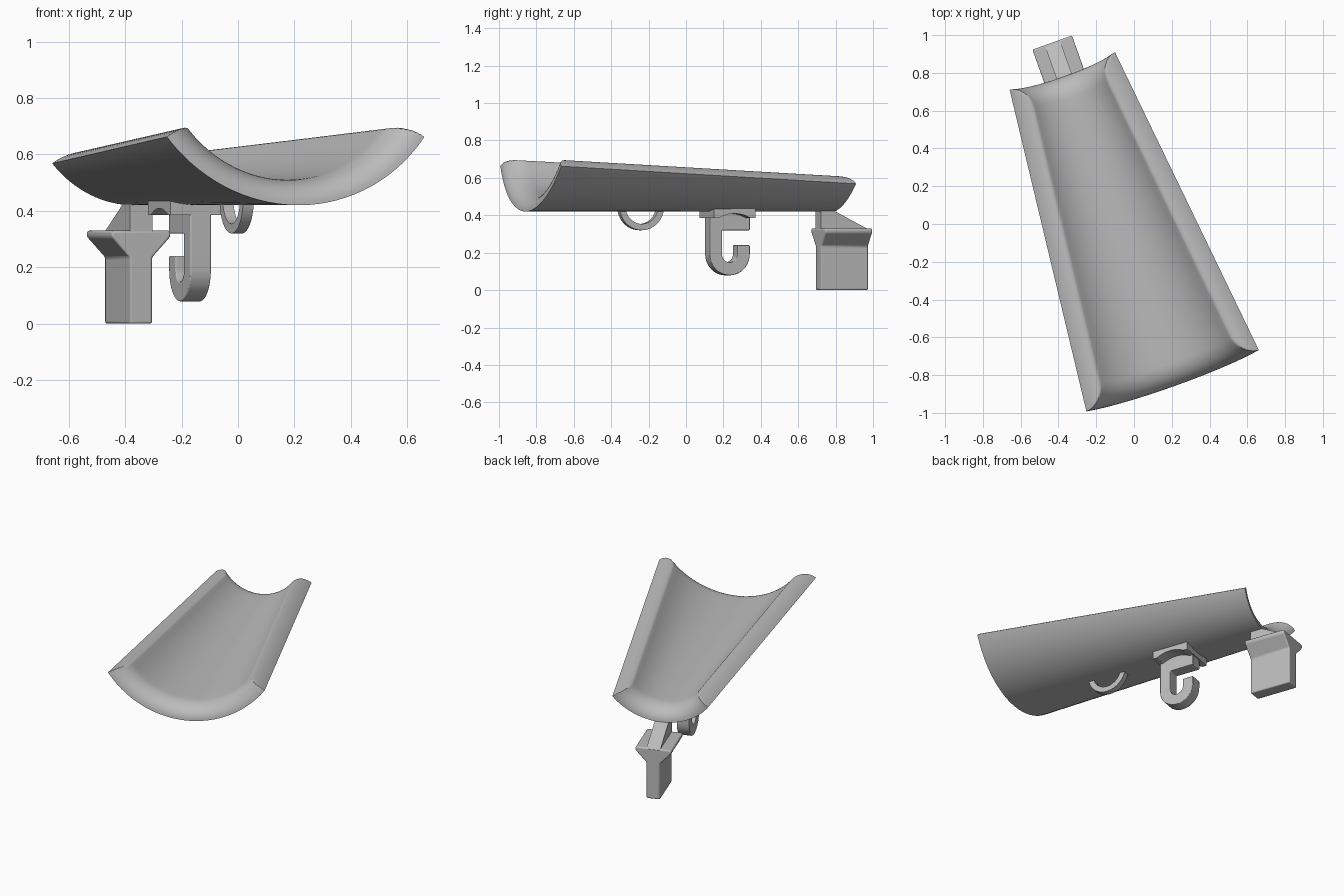
import bpy, bmesh
from math import sin, cos, pi, radians
from mathutils import Matrix

cube = bpy.data.objects.get("Cube")
if cube:
    bpy.data.objects.remove(cube, do_unlink=True)

grey = bpy.data.materials.new("plain grey")
grey.use_nodes = True
COLOUR = (0.5, 0.5, 0.5, 1)
grey.diffuse_color = COLOUR
grey.node_tree.nodes["Principled BSDF"].inputs["Base Color"].default_value = COLOUR

# Every part is modelled along y, then turned and placed together
PLACE = Matrix.Translation((-0.0875, -0.01, 0)) @ Matrix.Rotation(radians(19.6), 4, 'Z')


def finish(name, bm, bevel=0):
    bmesh.ops.recalc_face_normals(bm, faces=bm.faces)
    mesh = bpy.data.meshes.new(name)
    bm.to_mesh(mesh)
    bm.free()
    mesh.materials.append(grey)
    obj = bpy.data.objects.new(name, mesh)
    bpy.context.collection.objects.link(obj)
    obj.matrix_world = PLACE
    if bevel:
        mod = obj.modifiers.new("soft edges", 'BEVEL')
        mod.width = bevel
        mod.segments = 3
        mod.limit_method = 'ANGLE'
    bpy.ops.object.select_all(action='DESELECT')
    obj.select_set(True)
    bpy.context.view_layer.objects.active = obj
    bpy.ops.object.shade_smooth_by_angle(angle=radians(35))
    return obj


def extrude(name, points, offset, bevel=0):
    """Extrude a flat outline of 3D points by an offset vector."""
    bm = bmesh.new()
    face = bm.faces.new([bm.verts.new(p) for p in points])
    new = bmesh.ops.extrude_face_region(bm, geom=[face])["geom"]
    bmesh.ops.translate(bm, vec=offset, verts=[v for v in new if isinstance(v, bmesh.types.BMVert)])
    return finish(name, bm, bevel)


def side_profile(name, outline, width, bevel=0):
    """Outline in (y, z), centred on x."""
    return extrude(name, [(-width / 2, y, z) for y, z in outline], (width, 0, 0), bevel)


def arc(y, z, r, start, end, n=24):
    angles = [radians(start + (end - start) * i / n) for i in range(n + 1)]
    return [(y + r * cos(a), z + r * sin(a)) for a in angles]


# Tapered trough: a conical shell whose inner face rolls over to the outer edge
HALF_LEN, HALF_ANGLE, BOTTOM = 0.87, radians(53.2), 0.42
FILLET, MIDDLE = 10, 28


def stations(total, roll):
    """Positions from 0 to total, crowded in the rolled ends, with the rise at each."""
    steps = [i / FILLET * pi / 2 for i in range(FILLET + 1)]
    start = [(roll * (1 - cos(p)), sin(p)) for p in steps]
    mid = [(roll + (total - 2 * roll) * i / MIDDLE, 1) for i in range(1, MIDDLE)]
    return start + mid + [(total - d, g) for d, g in reversed(start)]


bm = bmesh.new()
outer, inner = [], []
for d, end_rise in stations(2 * HALF_LEN, 0.12):
    radius = 0.605 + (0.37 - 0.605) * d / (2 * HALF_LEN)
    rows = [], []
    for arc_pos, side_rise in stations(2 * HALF_ANGLE, 0.055 / radius):
        angle = arc_pos - HALF_ANGLE
        u = angle / HALF_ANGLE
        y = d - HALF_LEN - 0.03 * (1 - u * u)
        depth = (0.09 + 0.015 * u * u) * min(end_rise, side_rise)
        for row, r in zip(rows, (radius, radius - depth)):
            row.append(bm.verts.new((r * sin(angle), y, BOTTOM + radius - r * cos(angle))))
    outer.append(rows[0])
    inner.append(rows[1])
for grid in (outer, inner):
    for a, b in zip(grid, grid[1:]):
        for i in range(len(a) - 1):
            bm.faces.new((a[i], a[i + 1], b[i + 1], b[i]))
bmesh.ops.remove_doubles(bm, verts=bm.verts, dist=0.00001)
finish("trough", bm)

# Half ring under the front
side_profile("ring_loop", arc(-0.247, 0.446, 0.126, 180, 360) + arc(-0.247, 0.446, 0.092, 360, 180), 0.04)

# Arched plate and the hook hanging from it
side_profile("hook_plate", [(0.128, 0.45), (0.128, 0.385), (0.155, 0.385)]
             + arc(0.2465, 0.227, 0.182, 120, 60, 16)
             + [(0.365, 0.385), (0.365, 0.45)], 0.23)
side_profile("hook", [(0.132, 0.43)] + arc(0.246, 0.193, 0.114, 180, 360)
             + [(0.36, 0.24), (0.29, 0.24)] + arc(0.246, 0.193, 0.044, 360, 180)
             + [(0.202, 0.32), (0.36, 0.32), (0.36, 0.385), (0.34, 0.43)], 0.078, 0.004)

# Rear blade with flared collar, and the sloped neck joining it to the trough
half = [(0.0425, 0), (0.0425, 0.235), (0.111, 0.308), (0.111, 0.33)]
section = half + [(-x, z) for x, z in reversed(half)]
extrude("rear_blade", [(x, 0.76, z) for x, z in section], (0, 0.27, 0), 0.008)
side_profile("rear_neck", [(0.762, 0.31), (1.03, 0.31), (1.03, 0.325), (0.845, 0.42),
                           (0.81, 0.435), (0.762, 0.435)], 0.085)
